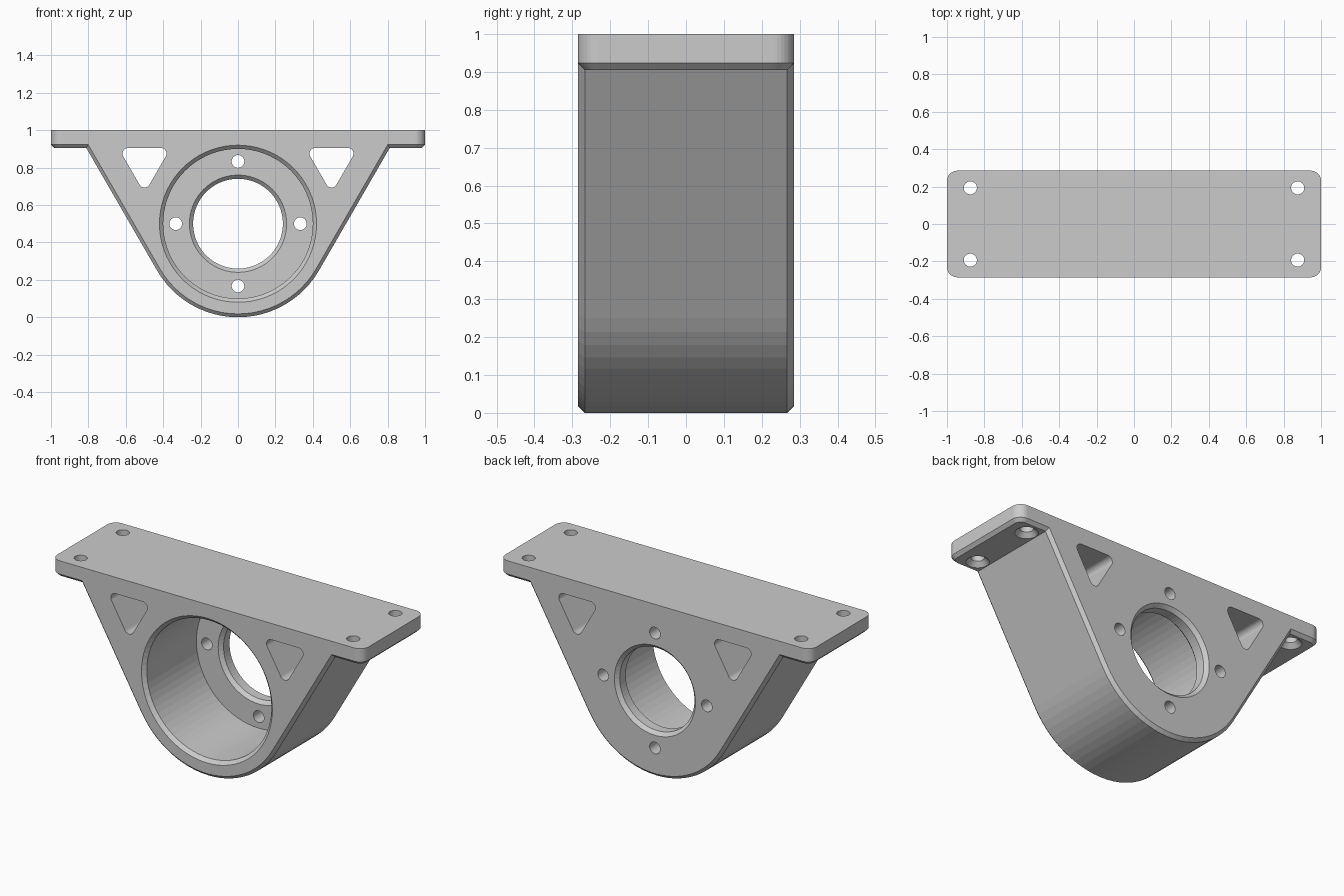
import bpy, bmesh
from math import sin, cos, pi, radians, sqrt

if "Cube" in bpy.data.objects:
    bpy.data.objects.remove(bpy.data.objects["Cube"])

D = 0.285      # half depth
C = 0.018      # edge chamfer
AXIS_Z = 0.5   # bore centre height


def loft(name, loops):
    """Closed solid through a stack of equal-length vertex loops."""
    bm = bmesh.new()
    rings = [[bm.verts.new(p) for p in loop] for loop in loops]
    n = len(rings[0])
    for a, b in zip(rings, rings[1:]):
        for i in range(n):
            j = (i + 1) % n
            bm.faces.new((a[i], a[j], b[j], b[i]))
    bm.faces.new(rings[0])
    bm.faces.new(rings[-1])
    bmesh.ops.recalc_face_normals(bm, faces=bm.faces)
    me = bpy.data.meshes.new(name)
    bm.to_mesh(me)
    bm.free()
    ob = bpy.data.objects.new(name, me)
    bpy.context.collection.objects.link(ob)
    return ob


def circle(r, n):
    return [(r * cos(2 * pi * i / n), r * sin(2 * pi * i / n)) for i in range(n)]


def along_y(name, x, z, stations, n):
    """Turned solid along y from (y, radius) stations."""
    return loft(name, [[(x + u, y, z + v) for u, v in circle(r, n)] for y, r in stations])


def along_z(name, x, y, stations, n):
    """Turned solid along z from (z, radius) stations."""
    return loft(name, [[(x + u, y + v, z) for u, v in circle(r, n)] for z, r in stations])


def rounded(corners, r, arc, steps):
    """Rounded polygon from (centre x, centre y, start angle) corners."""
    return [(cx + r * cos(radians(a + arc * k / steps)),
             cy + r * sin(radians(a + arc * k / steps)))
            for cx, cy, a in corners for k in range(steps + 1)]


def combine(target, tool, operation):
    mod = target.modifiers.new(operation, 'BOOLEAN')
    mod.operation = operation
    mod.solver = 'EXACT'
    mod.object = tool
    bpy.context.view_layer.objects.active = target
    bpy.ops.object.modifier_apply(modifier=mod.name)
    bpy.data.objects.remove(tool)


# Mounting plate with rounded corners and chamfered underside
def plate_outline(inset):
    r, x, y = 0.055, 1 - 0.055, D - 0.055
    return rounded([(x, y, 0), (-x, y, 90), (-x, -y, 180), (x, -y, 270)], r - inset, 90, 8)


bracket = loft("bearing_bracket", [[(x, y, z) for x, y in plate_outline(c)]
                                   for z, c in ((0.905, C), (0.905 + C, 0), (1, 0))])


# Housing: round bottom with tangent 60 degree flanks, chamfered front and back
def body_outline(inset, top=0.96):
    r = 0.5 - inset
    pts = rounded([(0, AXIS_Z, 210)], r, 120, 24)
    x = (r + 0.5 * (top - AXIS_Z)) / cos(radians(30))
    return pts + [(x, top), (-x, top)]


body = loft("housing", [[(x, y, z) for x, z in body_outline(c)]
                        for y, c in ((-D, C), (-D + C, 0), (D - C, 0), (D, C))])
combine(bracket, body, 'UNION')

# Stepped bore with chamfered rims
bore = along_y("bore", 0, AXIS_Z, [(-D - 0.02, 0.44), (-D + 0.02, 0.40), (0.19, 0.40), (0.19, 0.26),
                                   (0.21, 0.24), (D - 0.02, 0.24), (D + 0.02, 0.28)], 72)
combine(bracket, bore, 'DIFFERENCE')

# Screw holes in the bearing lip
for k in range(4):
    a = k * pi / 2
    hole = along_y("lip_hole", 0.333 * cos(a), AXIS_Z + 0.333 * sin(a), [(0.1, 0.034), (0.4, 0.034)], 32)
    combine(bracket, hole, 'DIFFERENCE')

for sx in (-1, 1):
    # Rounded triangular lightening window
    h, z = 0.0875, 0.875
    cx = 0.5 * sx
    tri = rounded([(cx + h, z, -30), (cx - h, z, 90), (cx, z - h * sqrt(3), 210)], 0.03, 120, 10)
    window = loft("window", [[(u, y, v) for u, v in tri] for y in (-0.4, 0.4)])
    combine(bracket, window, 'DIFFERENCE')
    # Plate bolt holes, countersunk from below
    for sy in (-1, 1):
        bolt = along_z("bolt_hole", 0.875 * sx, 0.193 * sy,
                       [(0.90, 0.065), (0.93, 0.035), (1.05, 0.035)], 32)
        combine(bracket, bolt, 'DIFFERENCE')
